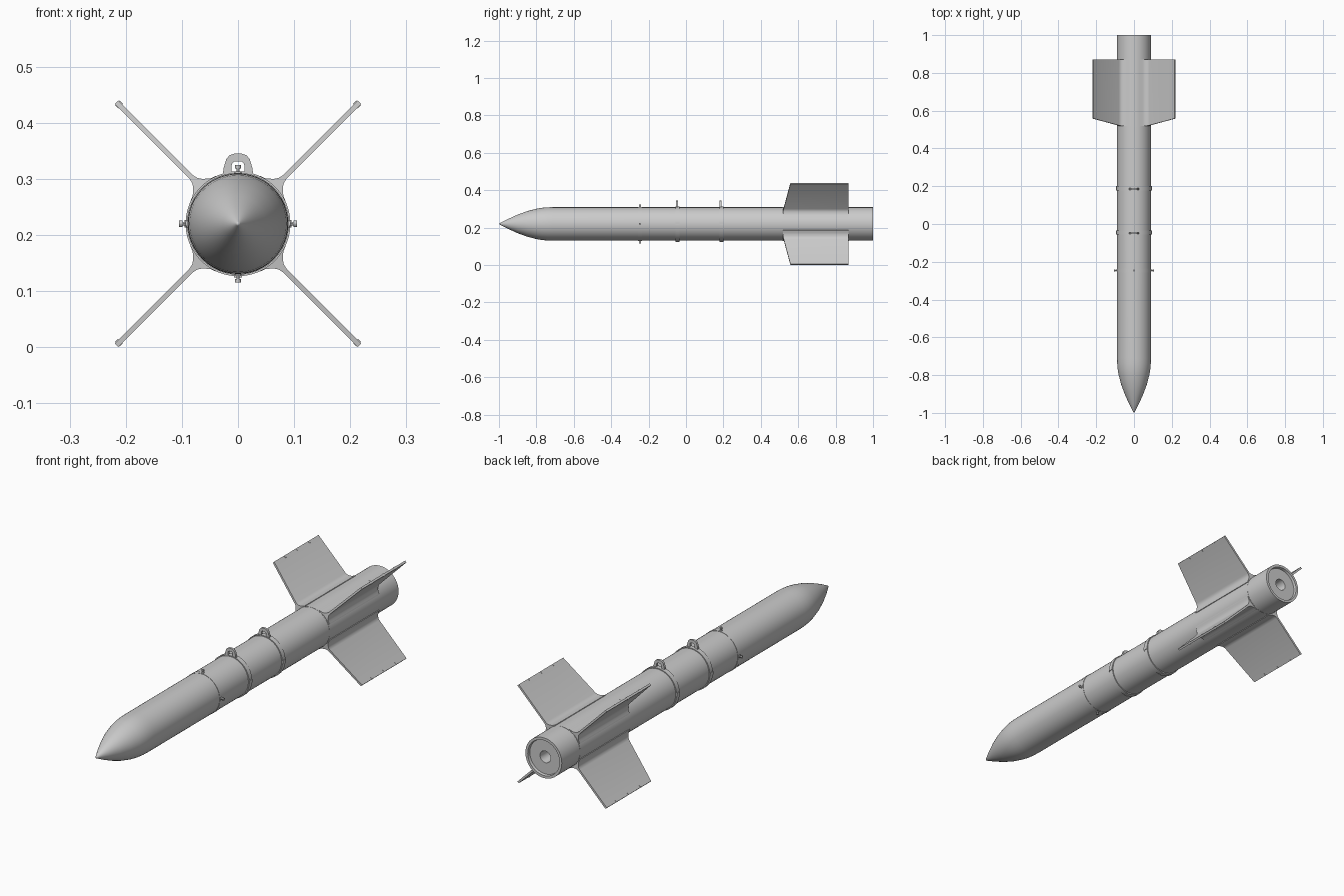
import bpy, bmesh, math
from mathutils import Matrix, Vector

if "Cube" in bpy.data.objects:
    bpy.data.objects.remove(bpy.data.objects["Cube"])

CZ = 0.22      # height of the body axis
R = 0.0895     # body radius


def finish(bm, name, angle=30):
    bmesh.ops.remove_doubles(bm, verts=bm.verts, dist=1e-5)
    bmesh.ops.recalc_face_normals(bm, faces=bm.faces)
    me = bpy.data.meshes.new(name)
    bm.to_mesh(me)
    bm.free()
    ob = bpy.data.objects.new(name, me)
    bpy.context.collection.objects.link(ob)
    bpy.ops.object.select_all(action='DESELECT')
    ob.select_set(True)
    bpy.context.view_layer.objects.active = ob
    bpy.ops.object.shade_smooth_by_angle(angle=math.radians(angle))
    return ob


def lathe(name, profile, segs=48, closed=False):
    """Revolve (y, radius) points around the body axis."""
    bm = bmesh.new()
    rings = []
    for i in range(segs):
        a = 2 * math.pi * i / segs
        rings.append([bm.verts.new((r * math.cos(a), y, CZ + r * math.sin(a))) for y, r in profile])
    n = len(profile)
    for i in range(segs):
        p, q = rings[i], rings[(i + 1) % segs]
        for j in range(n if closed else n - 1):
            k = (j + 1) % n
            bm.faces.new((p[j], p[k], q[k], q[j]))
    return finish(bm, name)


def band(name, y0, y1, r):
    lathe(name, [(y0, R - 0.003), (y0, r), (y1, r), (y1, R - 0.003)], closed=True)


def prism(name, near, far, angle=30):
    """Solid between two matching outlines."""
    bm = bmesh.new()
    a = [bm.verts.new(p) for p in near]
    b = [bm.verts.new(p) for p in far]
    bm.faces.new(a)
    bm.faces.new(b[::-1])
    for i in range(len(a)):
        j = (i + 1) % len(a)
        bm.faces.new((a[i], b[i], b[j], a[j]))
    return finish(bm, name, angle)


# Body: ogive nose, straight tube, recessed tail with nozzle bore
lathe("body", [(-1, 0), (-0.995, 0.004), (-0.95, 0.027), (-0.9, 0.0495), (-0.85, 0.068),
               (-0.8, 0.081), (-0.77, 0.0862), (-0.74, 0.0888), (-0.71, R), (1, R),
               (1, 0.078), (0.988, 0.076), (0.988, 0.026), (0.93, 0.022), (0.93, 0)])

# Clamp bands, stud collar and tail shroud
band("front_clamp_band", -0.055, -0.034, 0.0935)
band("rear_clamp_band", 0.178, 0.2, 0.0935)
band("stud_collar", -0.257, -0.235, 0.0908)
band("fin_shroud", 0.515, 0.872, 0.0903)

# Suspension lugs: arch outlines standing on the clamp bands
half = [(0.0125, 0.305), (0.027, 0.305), (0.026, 0.318), (0.021, 0.335), (0.015, 0.342), (0.006, 0.345)]
inner = [(0.006, 0.331), (0.011, 0.327)]
for name, y in (("front_lug", -0.049), ("rear_lug", 0.185)):
    loop = half + [(-x, z) for x, z in half[::-1]] + [(-x, z) for x, z in inner[::-1]] + inner
    prism(name, [(x, y - 0.005, z) for x, z in loop], [(x, y + 0.005, z) for x, z in loop])

# Band fasteners on both sides and underneath
for tag, y in (("front", -0.0445), ("rear", 0.189)):
    for k, a in enumerate((0, 180, 270)):
        bm = bmesh.new()
        m = (Matrix.Translation((0, y, CZ)) @ Matrix.Rotation(math.radians(-a), 4, 'Y')
             @ Matrix.Translation((0.093, 0, 0)) @ Matrix.Diagonal((0.005, 0.022, 0.014, 1)))
        bmesh.ops.create_cube(bm, size=1, matrix=m)
        finish(bm, f"{tag}_band_fastener_{k}")

# Four studs, each a thin shank with a round head
for k in range(4):
    bm = bmesh.new()
    m = (Matrix.Translation((0, -0.246, CZ)) @ Matrix.Rotation(k * math.pi / 2, 4, 'Y'))
    turn = Matrix.Rotation(math.pi / 2, 4, 'Y')
    for r, lo, hi in ((0.0065, 0.088, 0.0935), (0.003, 0.0935, 0.0985), (0.0055, 0.0985, 0.105)):
        bmesh.ops.create_cone(bm, cap_ends=True, segments=12, radius1=r, radius2=r, depth=hi - lo,
                              matrix=m @ Matrix.Translation(((lo + hi) / 2, 0, 0)) @ turn)
    finish(bm, f"stud_{k}")


# Fins: section (radial, tangential) with flared root flanges hugging the body
def polar(r, deg):
    return (r * math.cos(math.radians(deg)), r * math.sin(math.radians(deg)))


side = [(0.306, 0.0045), (0.118, 0.0045), (0.109, 0.0065), (0.102, 0.011), (0.0965, 0.017),
        polar(0.0945, 14), polar(0.094, 19), polar(0.093, 23), polar(0.088, 23), polar(0.088, 12)]
section = side + [polar(0.088, 0)] + [(u, -v) for u, v in side[::-1]]
for k in range(4):
    a = math.radians(45 + 90 * k)
    out, tan = Vector((math.cos(a), 0, math.sin(a))), Vector((-math.sin(a), 0, math.cos(a)))
    base = Vector((0, 0, CZ))
    near, far = [], []
    for u, v in section:
        p = base + out * u + tan * v
        near.append(p + Vector((0, 0.518 + 0.04 * max(0, u - 0.095) / 0.211, 0)))
        far.append(p + Vector((0, 0.87, 0)))
    prism(f"fin_{k}", near, far, 35)
    # Small pins along the fin tip
    for j, y in enumerate((0.63, 0.715, 0.8)):
        bm = bmesh.new()
        rot = Matrix((tan, (0, 1, 0), out)).transposed().to_4x4()
        m = Matrix.Translation(base + out * 0.3 + Vector((0, y, 0))) @ rot
        bmesh.ops.create_cube(bm, size=1, matrix=m @ Matrix.Diagonal((0.012, 0.008, 0.008, 1)))
        finish(bm, f"fin_{k}_tip_pin_{j}")
